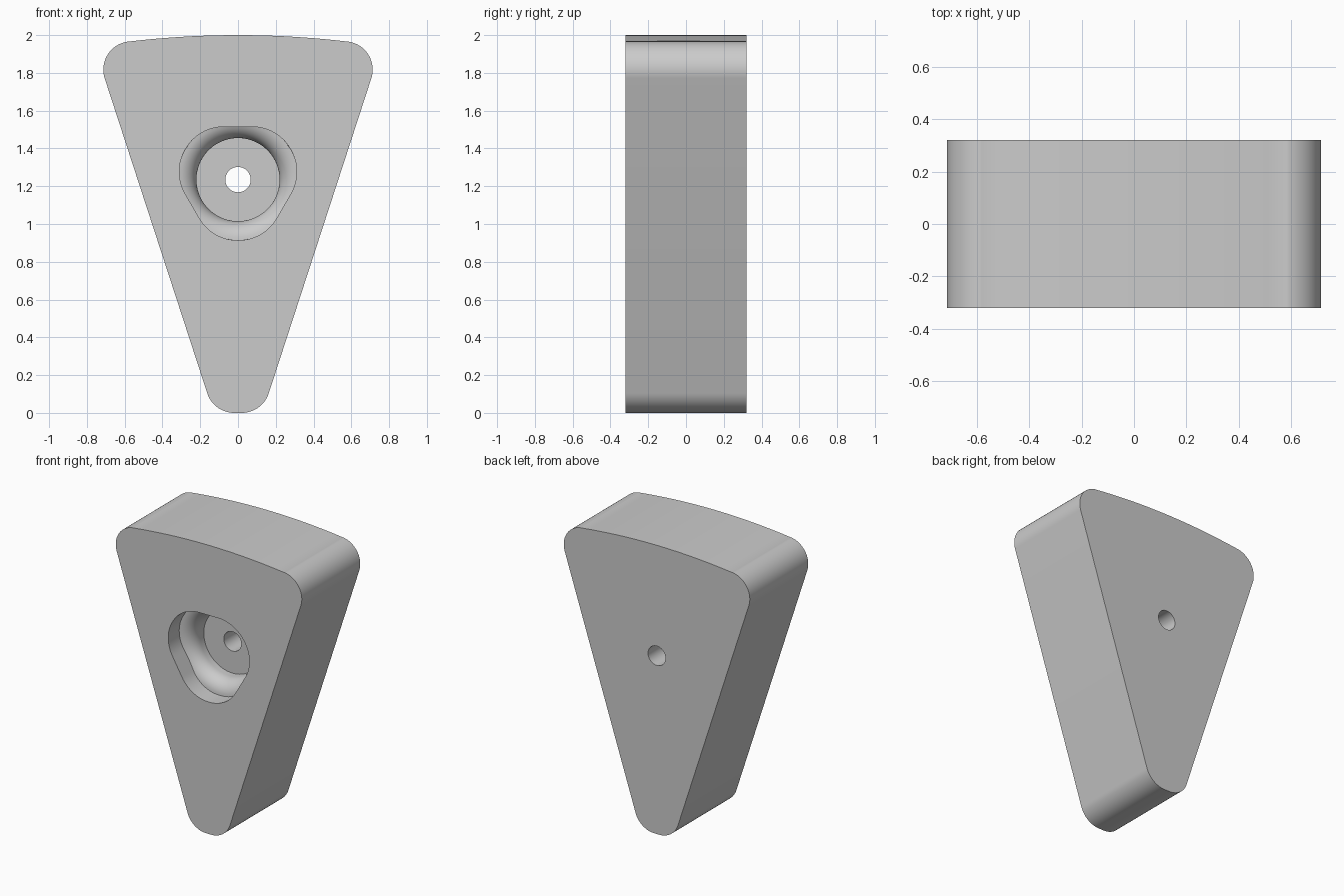
import bpy, bmesh
from math import sin, cos, asin, atan2, sqrt, radians, pi

if "Cube" in bpy.data.objects:
    bpy.data.objects.remove(bpy.data.objects["Cube"], do_unlink=True)

HALF = 0.32             # half thickness of the wedge
CENTRE_Z = 1.235        # height of the pocket axis
CORNER, ROUND = 0.085, 0.237   # rounded triangle: corner offset and radius
BORE, FILLET = 0.22, 0.1
LEDGE, FLOOR = 0.12, 0.26      # pocket depths below the front face
HOLE = 0.067

grey = bpy.data.materials.new("light_grey")
grey.use_nodes = True
grey.diffuse_color = (0.6, 0.6, 0.6, 1)
grey.node_tree.nodes["Principled BSDF"].inputs["Base Color"].default_value = (0.6, 0.6, 0.6, 1)


def loft(name, rings):
    """Closed solid through rings of equal length."""
    bm = bmesh.new()
    loops = [[bm.verts.new(p) for p in ring] for ring in rings]
    n = len(loops[0])
    for a, b in zip(loops, loops[1:]):
        for i in range(n):
            j = (i + 1) % n
            bm.faces.new((a[i], a[j], b[j], b[i]))
    bm.faces.new(loops[0])
    bm.faces.new(loops[-1])
    bmesh.ops.recalc_face_normals(bm, faces=bm.faces)
    mesh = bpy.data.meshes.new(name)
    bm.to_mesh(mesh)
    bm.free()
    mesh.materials.append(grey)
    obj = bpy.data.objects.new(name, mesh)
    bpy.context.collection.objects.link(obj)
    return obj


def arc(cx, cz, r, start, end, steps):
    angles = [radians(start + (end - start) * i / steps) for i in range(steps + 1)]
    return [(cx + r * cos(a), cz + r * sin(a)) for a in angles]


# Wedge outline: right half, then mirrored
crown = 4.9
half = arc(0.02, 0.15, 0.15, -90, -18, 16) + arc(0.563, 1.817, 0.15, -18, 83, 22)
half += arc(0, 2 - crown, crown, 83.2, 89.5, 8)
outline = half + [(0, 2)] + [(-x, z) for x, z in reversed(half)]
wedge = loft("wedge_block", [[(x, y, z) for x, z in outline] for y in (-HALF, HALF)])


def triangle_radius(a):
    """Distance from the axis to the rounded triangle, one corner pointing down."""
    d = abs((a + pi / 2 + pi / 3) % (2 * pi / 3) - pi / 3)
    if d < atan2(ROUND * sin(pi / 3), CORNER + ROUND / 2):
        return CORNER * cos(d) + sqrt(ROUND ** 2 - (CORNER * sin(d)) ** 2)
    return (CORNER / 2 + ROUND) / cos(pi / 3 - d)


# Pocket cutter: triangular recess, rounded lip, round bore and through hole
STEPS, SIDES = 10, 120


def lip(a, k):
    start = asin(max(0, 1 - (triangle_radius(a) - BORE) / FILLET))
    t = start + (pi / 2 - start) * k / STEPS
    return BORE + FILLET * (1 - sin(t)), LEDGE + FILLET * (1 - cos(t))


sections = [lambda a: (triangle_radius(a), -0.1)]
sections += [lambda a, k=k: lip(a, k) for k in range(STEPS + 1)]
sections += [lambda a, s=s: s for s in ((BORE, FLOOR), (HOLE, FLOOR), (HOLE, 2 * HALF + 0.1))]
rings = []
for section in sections:
    ring = []
    for i in range(SIDES):
        a = 2 * pi * i / SIDES
        r, depth = section(a)
        ring.append((r * cos(a), depth - HALF, CENTRE_Z + r * sin(a)))
    rings.append(ring)
cutter = loft("pocket_cutter", rings)
cutter.hide_render = True

# Cut the pocket and shade
cut = wedge.modifiers.new("pocket", 'BOOLEAN')
cut.operation, cut.solver, cut.object = 'DIFFERENCE', 'EXACT', cutter
bpy.ops.object.select_all(action='DESELECT')
wedge.select_set(True)
bpy.context.view_layer.objects.active = wedge
bpy.ops.object.modifier_apply(modifier=cut.name)
bpy.data.objects.remove(cutter, do_unlink=True)
bpy.ops.object.shade_smooth_by_angle(angle=radians(30))
